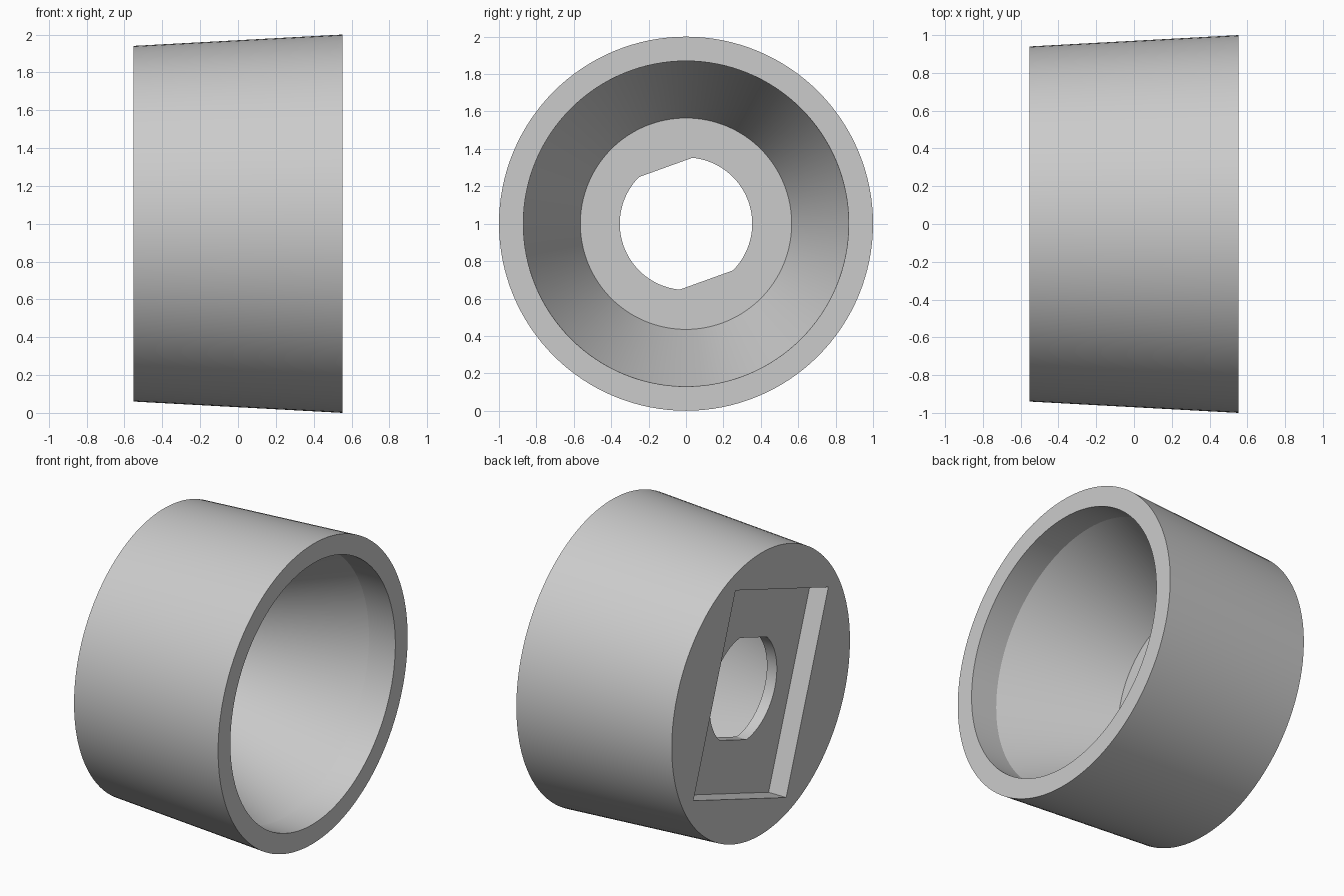
import bpy, bmesh, math
from mathutils import Vector, Matrix

if "Cube" in bpy.data.objects:
    bpy.data.objects.remove(bpy.data.objects["Cube"])

SEG = 128
CENTRE = Vector((0, 0, 1))
TURN = math.radians(19.8)   # rotation of the pocket and hole about the x axis


def make_object(name, bm):
    bmesh.ops.recalc_face_normals(bm, faces=bm.faces)
    mesh = bpy.data.meshes.new(name)
    bm.to_mesh(mesh)
    bm.free()
    ob = bpy.data.objects.new(name, mesh)
    bpy.context.collection.objects.link(ob)
    return ob


def lathe_x(name, profile):
    """Spin (x, radius) points around the horizontal axis; cap where radius is 0."""
    bm = bmesh.new()
    verts = [bm.verts.new(CENTRE + Vector((x, 0, r))) for x, r in profile]
    edges = [bm.edges.new(p) for p in zip(verts, verts[1:])]
    bmesh.ops.spin(bm, geom=verts + edges, cent=CENTRE, axis=(1, 0, 0),
                   angle=2 * math.pi, steps=SEG)
    bmesh.ops.remove_doubles(bm, verts=bm.verts, dist=1e-5)
    return make_object(name, bm)


def prism_x(name, outline, x0, x1):
    """Extrude a turned (u, v) outline along x."""
    bm = bmesh.new()
    turn = Matrix.Rotation(TURN, 3, 'X')
    face = bm.faces.new([bm.verts.new(CENTRE + turn @ Vector((x0, u, v)))
                         for u, v in outline])
    new = bmesh.ops.extrude_face_region(bm, geom=[face])['geom']
    bmesh.ops.translate(bm, vec=(x1 - x0, 0, 0),
                        verts=[g for g in new if isinstance(g, bmesh.types.BMVert)])
    return make_object(name, bm)


# Tapered cup: outer cone, rim, short straight bore, conical funnel, flat floor
cup = lathe_x("tapered_cup", [(-0.553, 0), (-0.553, 0.94), (0.553, 1.0), (0.553, 0.87),
                              (0.36, 0.868), (-0.35, 0.565), (-0.35, 0)])

# Rectangular recess in the back
w, h = 0.52, 0.656
pocket = prism_x("pocket_cutter", [(-w, -h), (w, -h), (w, h), (-w, h)], -0.8, -0.423)

# Through hole with two flats
r, flat, n = 0.354, 0.32, 40
a = math.asin(flat / r)
arc = [-a + 2 * a * i / n for i in range(n + 1)]
arc += [t + math.pi for t in arc]
hole = prism_x("hole_cutter", [(r * math.cos(t), r * math.sin(t)) for t in arc], -0.7, -0.1)

bpy.context.view_layer.objects.active = cup
for cutter in (pocket, hole):
    cutter.hide_render = True
    mod = cup.modifiers.new("cut", 'BOOLEAN')
    mod.operation, mod.solver, mod.object = 'DIFFERENCE', 'EXACT', cutter
    bpy.ops.object.modifier_apply(modifier=mod.name)
    bpy.data.objects.remove(cutter)

bpy.ops.object.select_all(action='DESELECT')
cup.select_set(True)
bpy.ops.object.shade_smooth_by_angle(angle=math.radians(15))
